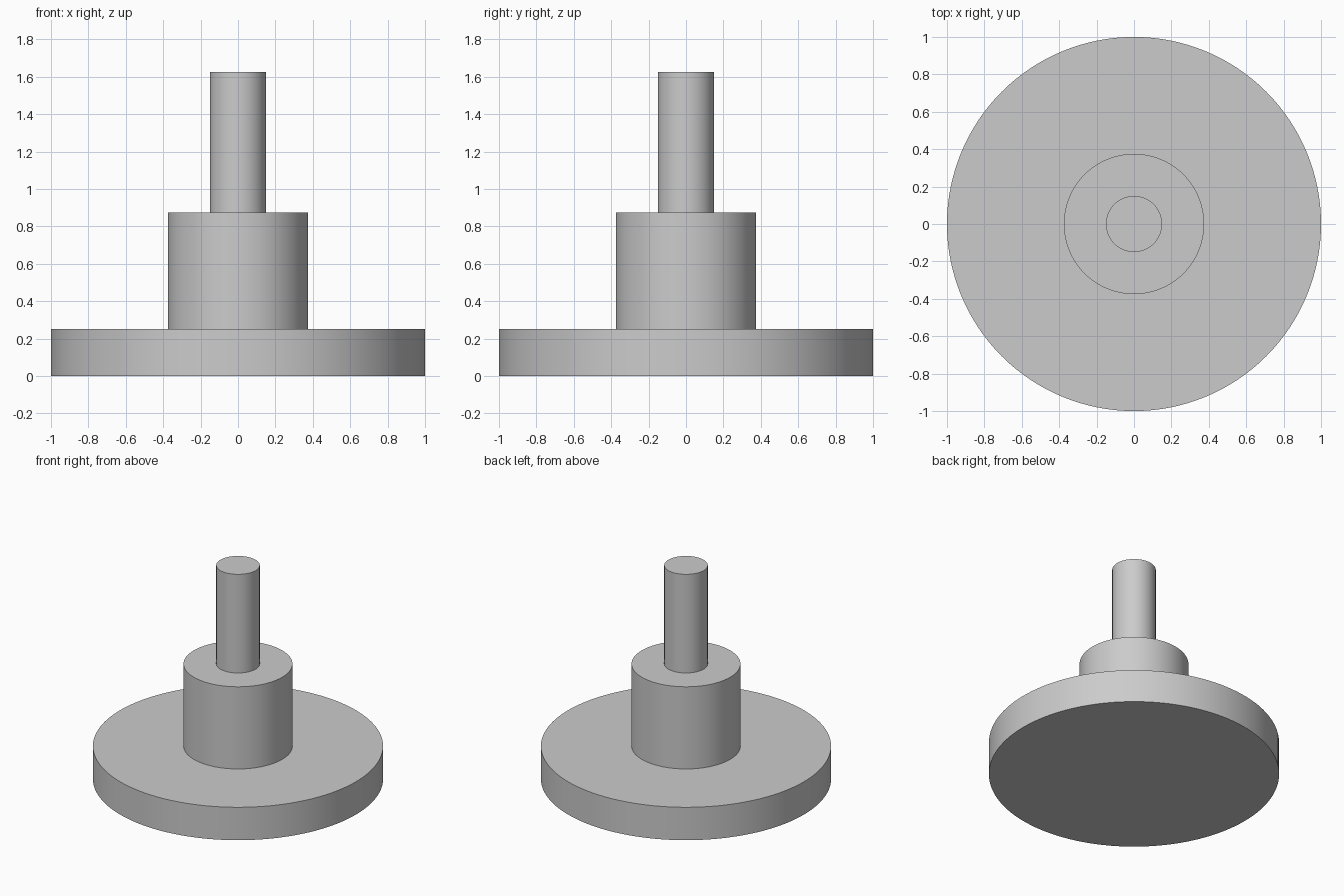
import bpy
import math

cube = bpy.data.objects.get("Cube")
if cube:
    bpy.data.objects.remove(cube, do_unlink=True)

# Single plain grey finish
grey = bpy.data.materials.new("plain_grey")
grey.use_nodes = True
colour = (0.6, 0.6, 0.6, 1.0)
grey.diffuse_color = colour
grey.node_tree.nodes["Principled BSDF"].inputs["Base Color"].default_value = colour


def disc(name, radius, bottom, top):
    """Upright round part spanning bottom to top, smooth sides and sharp rims."""
    bpy.ops.mesh.primitive_cylinder_add(
        vertices=128, radius=radius, depth=top - bottom,
        location=(0, 0, (bottom + top) / 2))
    part = bpy.context.object
    part.name = name
    part.data.name = name
    part.data.materials.append(grey)
    bpy.ops.object.shade_smooth_by_angle(angle=math.radians(30))
    return part


# Wide flange, hub and slim shaft stacked on one axis
disc("base_flange", 1.0, 0.0, 0.25)
disc("hub", 0.375, 0.25, 0.875)
disc("shaft", 0.15, 0.875, 1.625)
